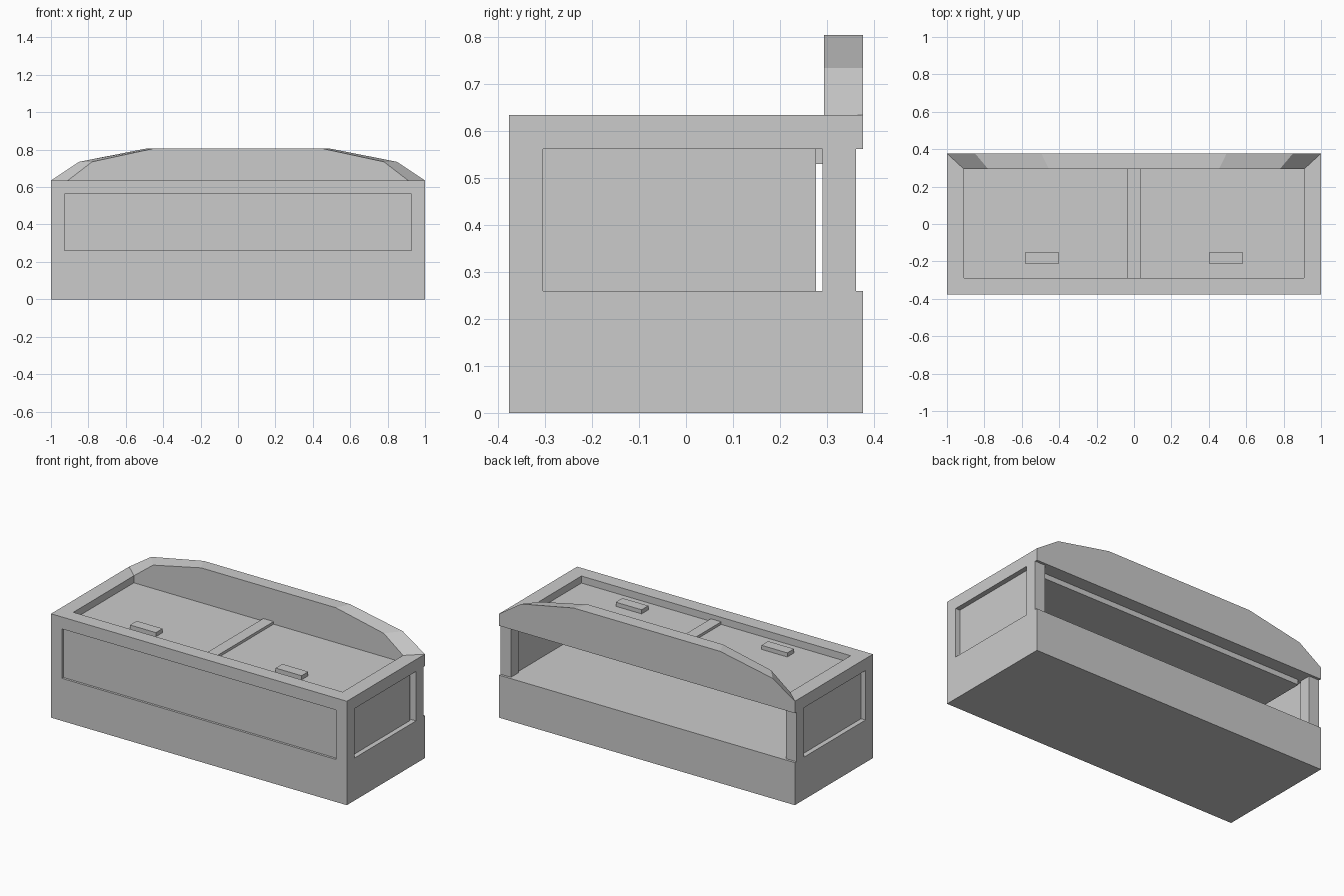
import bpy, bmesh

if "Cube" in bpy.data.objects:
    bpy.data.objects.remove(bpy.data.objects["Cube"])


def mesh_object(name, verts, faces):
    me = bpy.data.meshes.new(name)
    me.from_pydata(verts, [], faces)
    bm = bmesh.new()
    bm.from_mesh(me)
    bmesh.ops.recalc_face_normals(bm, faces=bm.faces)
    bm.to_mesh(me)
    bm.free()
    ob = bpy.data.objects.new(name, me)
    bpy.context.collection.objects.link(ob)
    return ob


def loft(name, ring_a, ring_b):
    """Closed solid between two matching outlines."""
    n = len(ring_a)
    faces = [tuple(range(n)), tuple(range(n, 2 * n))]
    faces += [(i, (i + 1) % n, n + (i + 1) % n, n + i) for i in range(n)]
    return mesh_object(name, ring_a + ring_b, faces)


def rect(x0, x1, y0, y1, z):
    return [(x0, y0, z), (x1, y0, z), (x1, y1, z), (x0, y1, z)]


def box(name, x0, x1, y0, y1, z0, z1):
    return loft(name, rect(x0, x1, y0, y1, z0), rect(x0, x1, y0, y1, z1))


W, D = 1.0, 0.377            # half width, half depth
Z1, Z2, Z3 = 0.26, 0.562, 0.635  # base top, rim underside, rim top
IX, IY0, IY1 = 0.91, -0.29, 0.294  # rim opening

# solid base
box("base", -W, W, -D, D, 0, Z1)

# top rim: rectangular ring
rings = [rect(-W, W, -D, D, Z2), rect(-W, W, -D, D, Z3),
         rect(-IX, IX, IY0, IY1, Z3), rect(-IX, IX, IY0, IY1, Z2)]
faces = []
for r in range(4):
    a, b = r * 4, ((r + 1) % 4) * 4
    faces += [(a + i, a + (i + 1) % 4, b + (i + 1) % 4, b + i) for i in range(4)]
mesh_object("top_rim", sum(rings, []), faces)

# lid board set into the rim, with centre batten
box("lid", -IX, IX, IY0, IY1, 0.53, 0.592)
box("lid_batten", -0.035, 0.035, IY0, IY1, 0.592, 0.608)

# front panel, recessed between the front posts
box("front_panel", -0.93, 0.93, -0.363, -0.305, Z1, Z2)

# mirrored posts, side panels and handles
for s, side in ((-1, "left"), (1, "right")):
    def pair(name, a, b, *rest):
        box(side + "_" + name, min(s * a, s * b), max(s * a, s * b), *rest)
    pair("front_post", 0.927, W, -D, -0.305, Z1, Z2)
    pair("back_post", 0.93, W, 0.291, 0.362, Z1, Z2)
    pair("side_panel", 0.94, 0.97, -0.305, 0.277, Z1, Z2)
    pair("handle", 0.405, 0.58, -0.215, -0.15, 0.592, 0.617)

# raised back board with sloped, mitred shoulders
zs = (Z3, 0.735, 0.805)


def outline(xs, y):
    right = [(x, y, z) for x, z in zip(xs, zs)]
    return right + [(-x, y, z) for x, y, z in reversed(right)]


loft("back_board", outline((0.91, 0.78, 0.455), IY1), outline((W, 0.85, 0.495), D))
